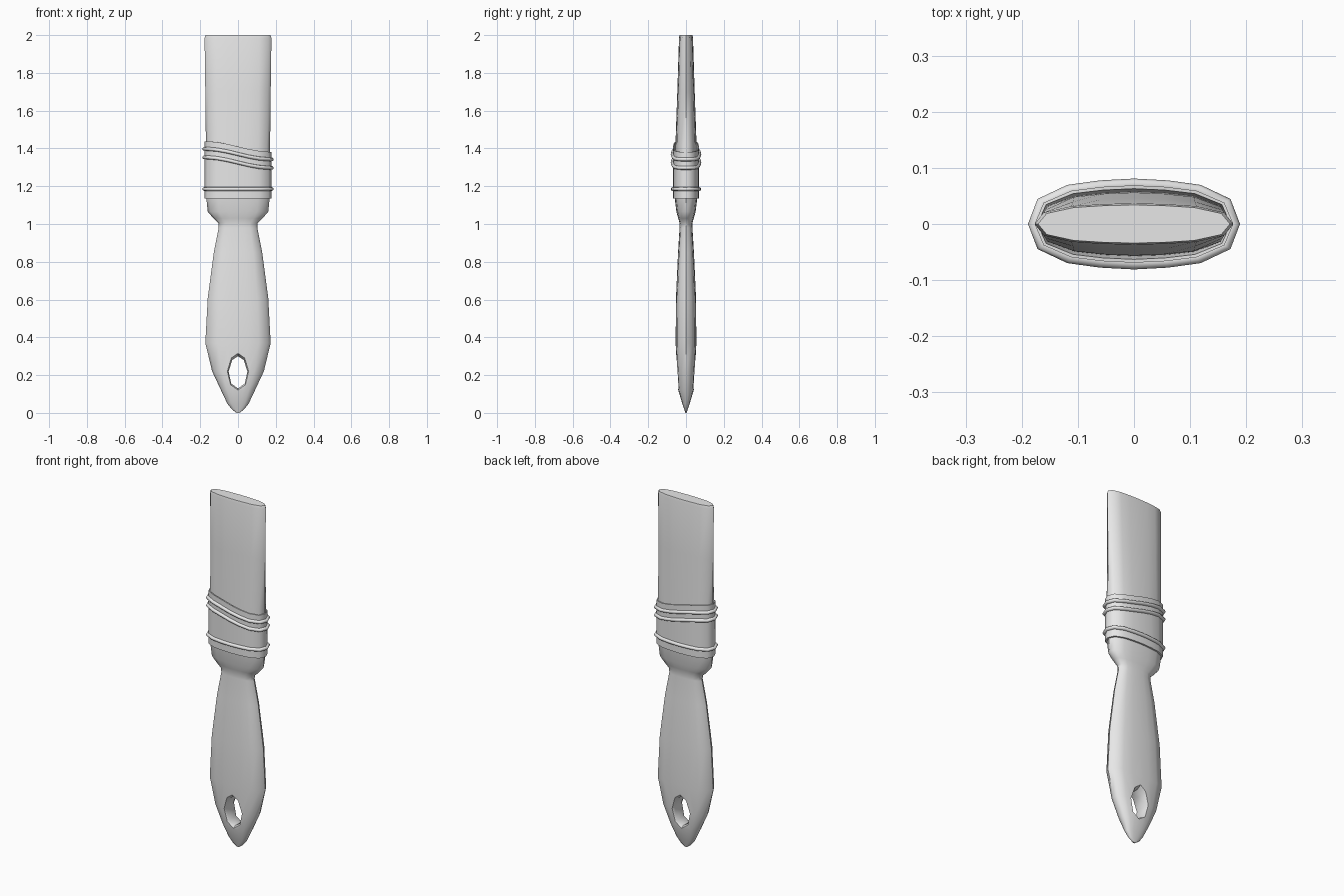
import bpy
import bmesh
import math

cube = bpy.data.objects.get("Cube")
if cube:
    bpy.data.objects.remove(cube, do_unlink=True)

grey = bpy.data.materials.new("plain grey")
grey.use_nodes = True
grey.diffuse_color = (0.8, 0.8, 0.8, 1)
grey.node_tree.nodes["Principled BSDF"].inputs["Base Color"].default_value = grey.diffuse_color

# One quarter of the flattened oval shared by every part, as fractions of width and depth
QUARTER = [(1, 0), (0.91, 0.55), (0.63, 0.86), (0.32, 0.96)]
HALF = QUARTER + [(0, 1)] + [(-x, y) for x, y in reversed(QUARTER)]
OVAL = HALF + [(x, -y) for x, y in reversed(HALF[1:-1])]


def oval(z, width, depth, sway=0.0):
    """Oval loop of points; sway makes it fall in a soft S from left to right."""
    return [(x * width, y * depth, z - sway * math.sin(x * math.pi / 2)) for x, y in OVAL]


def loft(name, loops, closed=False, angle=55):
    """Skin a list of equal loops, capping the ends or joining last to first."""
    bm = bmesh.new()
    rows = [[bm.verts.new(p) for p in loop] for loop in loops]
    pairs = list(zip(rows, rows[1:]))
    if closed:
        pairs.append((rows[-1], rows[0]))
    else:
        bm.faces.new(rows[0])
        bm.faces.new(rows[-1])
    for low, high in pairs:
        n = len(low)
        for i in range(n):
            j = (i + 1) % n
            bm.faces.new((low[i], low[j], high[j], high[i]))
    bmesh.ops.recalc_face_normals(bm, faces=bm.faces)
    mesh = bpy.data.meshes.new(name)
    bm.to_mesh(mesh)
    bm.free()
    mesh.materials.append(grey)
    obj = bpy.data.objects.new(name, mesh)
    bpy.context.collection.objects.link(obj)
    smooth(obj, angle)
    return obj


def smooth(obj, angle):
    bpy.ops.object.select_all(action="DESELECT")
    obj.select_set(True)
    bpy.context.view_layer.objects.active = obj
    bpy.ops.object.shade_smooth_by_angle(angle=math.radians(angle))


# Handle: height, half width, half depth
handle_profile = [
    (0, 0.008, 0.003), (0.02, 0.034, 0.01), (0.05, 0.057, 0.02),
    (0.12, 0.09, 0.041), (0.22, 0.137, 0.048), (0.37, 0.173, 0.055),
    (0.61, 0.16, 0.053), (0.85, 0.128, 0.042), (0.98, 0.102, 0.034),
    (1.005, 0.103, 0.034), (1.03, 0.13, 0.041), (1.065, 0.16, 0.051),
    (1.14, 0.168, 0.06),
]
handle = loft("handle", [oval(*row) for row in handle_profile])

# Hanging hole, flared toward both faces
right_side = [(0, 0.3), (0.03, 0.28), (0.05, 0.22), (0.036, 0.155), (0, 0.13)]
outline = right_side + [(-x, z) for x, z in reversed(right_side[1:-1])]


def hole_loop(y, grow):
    return [(x * grow, y, 0.215 + (z - 0.215) * grow) for x, z in outline]


cutter = loft("hole_cutter", [hole_loop(-0.1, 1.5), hole_loop(-0.025, 1),
                              hole_loop(0.025, 1), hole_loop(0.1, 1.5)])
cutter.hide_render = True
cut = handle.modifiers.new("hole", "BOOLEAN")
cut.operation = "DIFFERENCE"
cut.solver = "EXACT"
cut.object = cutter
bpy.context.view_layer.objects.active = handle
bpy.ops.object.modifier_apply(modifier="hole")
bpy.data.objects.remove(cutter, do_unlink=True)
smooth(handle, 50)

# Ferrule: a sleeve with a swaying top rim
SWAY = 0.028
loft("ferrule", [
    oval(1.135, 0.16, 0.05), oval(1.135, 0.177, 0.069),
    oval(1.41, 0.177, 0.069, SWAY), oval(1.41, 0.172, 0.063, SWAY),
    oval(1.34, 0.165, 0.055, SWAY),
])

# Raised beads around the ferrule
beads = {"lower_bead": (1.185, 0), "middle_bead": (1.325, SWAY), "upper_bead": (1.37, SWAY)}
SIDES = 8
for name, (height, sway) in beads.items():
    loops = []
    for k in range(SIDES):
        a = math.tau * k / SIDES
        out, up = 0.011 * math.cos(a), 0.01 * math.sin(a)
        loops.append(oval(height + up, 0.178 + out, 0.07 + out, sway))
    loft(name, loops, closed=True)

# Bristles: thinning toward a flat tip
loft("bristles", [
    oval(1.2, 0.168, 0.06), oval(1.42, 0.17, 0.056), oval(1.7, 0.173, 0.046),
    oval(1.985, 0.177, 0.037), oval(2, 0.171, 0.034),
])
